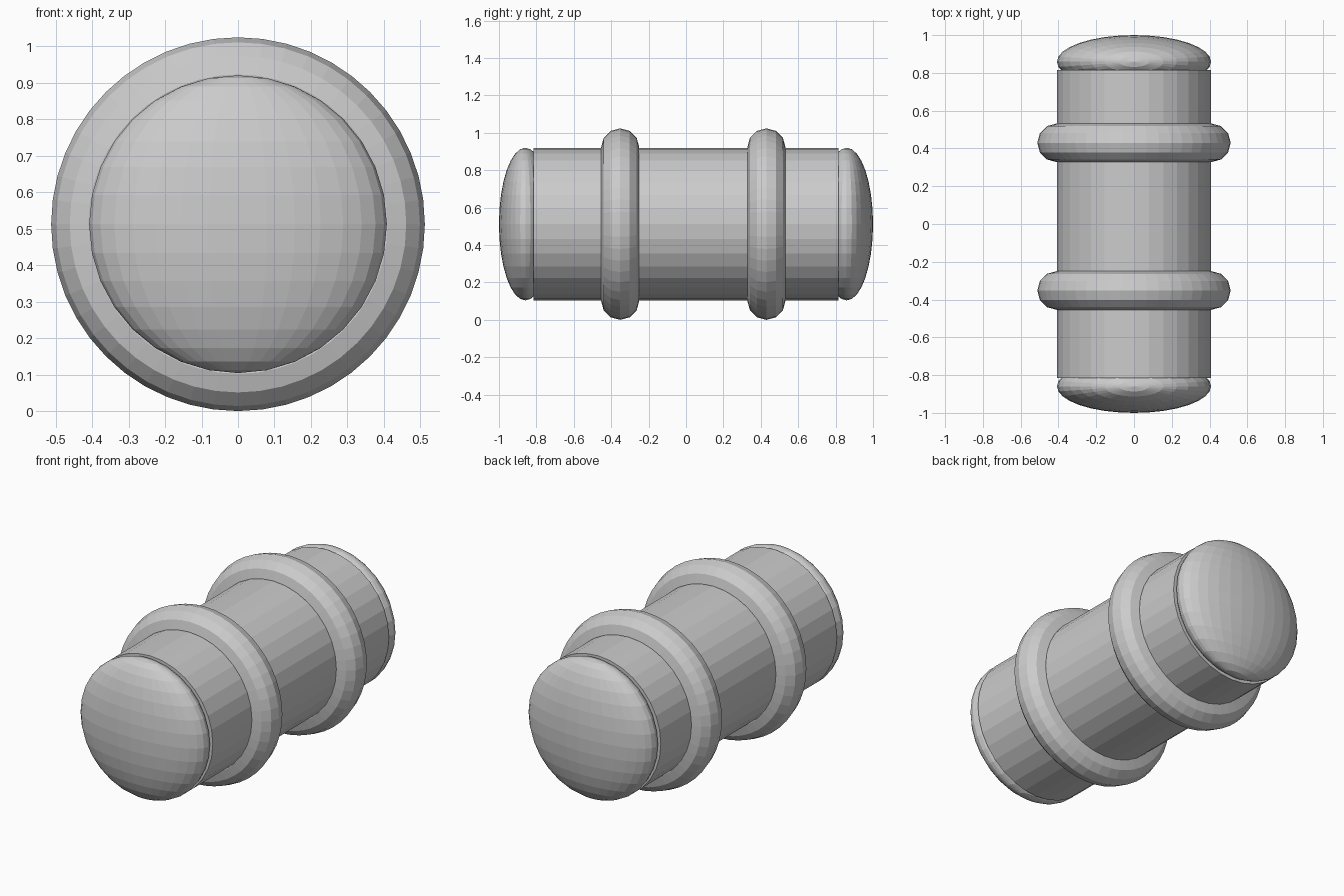
import bpy
from math import pi

if "Cube" in bpy.data.objects:
    bpy.data.objects.remove(bpy.data.objects["Cube"])

R = 0.408            # body radius
TUBE = 0.102         # ring tube radius
Z = R + TUBE + 0.002 # axis height
LAY = (pi / 2, 0, 0) # lay parts along y

# Main body
bpy.ops.mesh.primitive_cylinder_add(vertices=32, radius=R, depth=1.632,
                                    location=(0, 0, Z), rotation=LAY)
bpy.context.object.name = "barrel_body"

# Domed end caps: flattened spheres partly sunk into the body
for name, side in (("front_cap", -1), ("back_cap", 1)):
    bpy.ops.mesh.primitive_uv_sphere_add(segments=32, ring_count=16, radius=1,
                                         location=(0, side * 0.859, Z))
    cap = bpy.context.object
    cap.name = name
    cap.scale = (R, 0.141, R)

# Raised bands, slightly off-centre along the body
for name, y in (("front_ring", -0.352), ("back_ring", 0.43)):
    bpy.ops.mesh.primitive_torus_add(major_segments=48, minor_segments=12,
                                     major_radius=R + 0.002, minor_radius=TUBE,
                                     location=(0, y, Z), rotation=LAY)
    bpy.context.object.name = name
